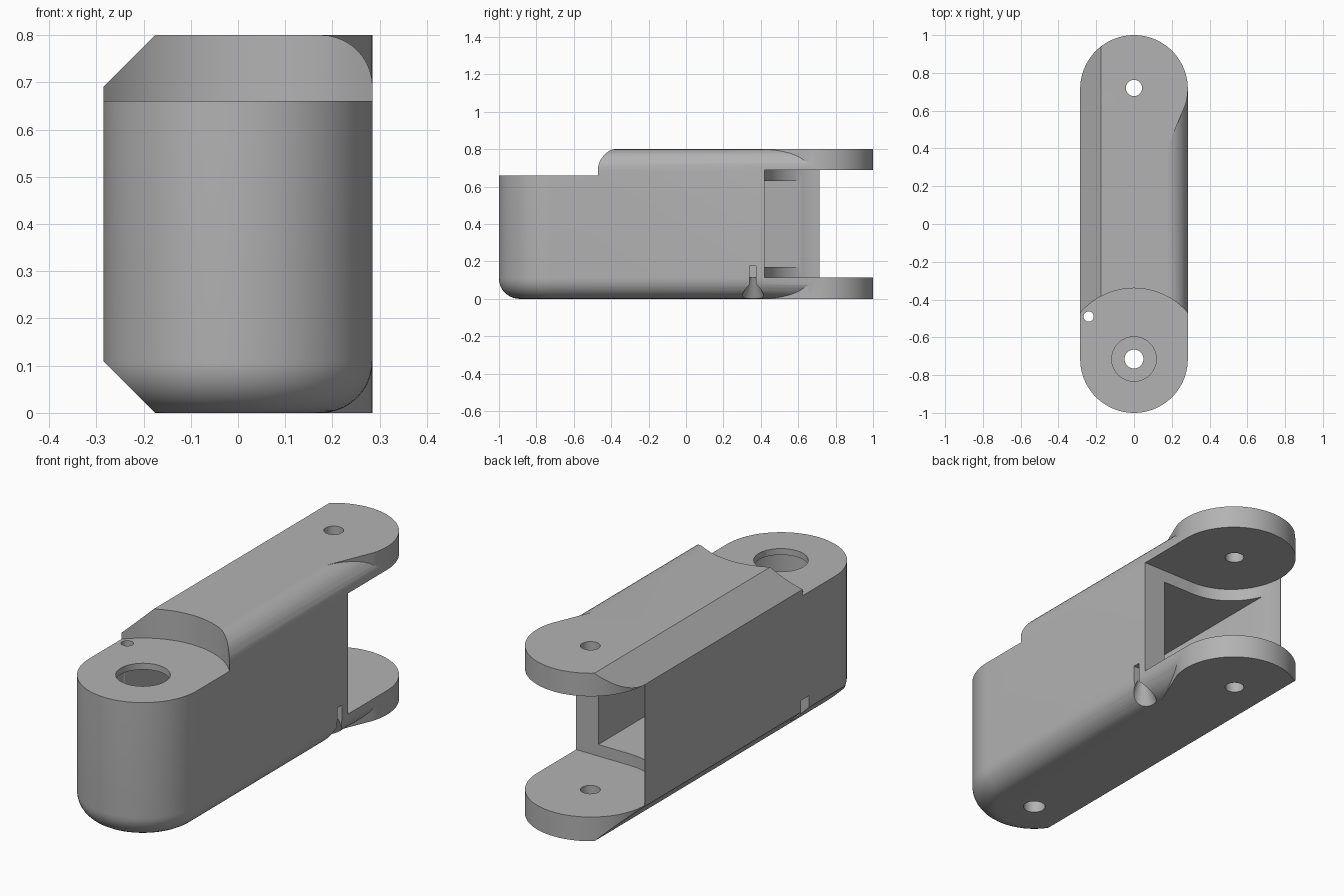
import bpy, bmesh
from math import sin, cos, pi, radians
from mathutils import Matrix

if "Cube" in bpy.data.objects:
    bpy.data.objects.remove(bpy.data.objects["Cube"], do_unlink=True)

W, H, R = 0.285, 0.8, 0.11      # half width, height, edge rounding
PIVOT = 0.715                   # distance of both pivots from the middle

grey = bpy.data.materials.new("plain grey")
grey.use_nodes = True
grey.diffuse_color = (0.45, 0.45, 0.45, 1)
grey.node_tree.nodes["Principled BSDF"].inputs["Base Color"].default_value = grey.diffuse_color


def loft(name, rings):
    """Closed solid through rings of equal point count."""
    bm = bmesh.new()
    loops = [[bm.verts.new(p) for p in ring] for ring in rings]
    n = len(loops[0])
    for a, b in zip(loops, loops[1:]):
        for i in range(n):
            j = (i + 1) % n
            bm.faces.new((a[i], a[j], b[j], b[i]))
    bm.faces.new(loops[0][::-1])
    bm.faces.new(loops[-1])
    bmesh.ops.recalc_face_normals(bm, faces=bm.faces)
    mesh = bpy.data.meshes.new(name)
    bm.to_mesh(mesh)
    bm.free()
    ob = bpy.data.objects.new(name, mesh)
    bpy.context.collection.objects.link(ob)
    mesh.materials.append(grey)
    return ob


def prism(name, pts, z0, z1):
    return loft(name, [[(x, y, z) for x, y in pts] for z in (z0, z1)])


def arc(cx, cy, rx, ry, start, end, n=32):
    angles = [radians(start + (end - start) * i / n) for i in range(n + 1)]
    return [(cx + rx * cos(a), cy + ry * sin(a)) for a in angles]


def rod(name, x, y, r, z0, z1, r_top=None):
    top = r if r_top is None else r_top
    return loft(name, [[(px, py, z) for px, py in arc(x, y, q, q, 0, 360, 32)[:-1]]
                       for q, z in ((r, z0), (top, z1))])


def box(name, x0, x1, y0, y1, z0, z1):
    return prism(name, [(x0, y0), (x1, y0), (x1, y1), (x0, y1)], z0, z1)


def combine(target, other, operation="DIFFERENCE"):
    other.hide_render = True
    mod = target.modifiers.new("combine", "BOOLEAN")
    mod.operation, mod.object, mod.solver = operation, other, "EXACT"
    bpy.context.view_layer.objects.active = target
    bpy.ops.object.modifier_apply(modifier=mod.name)
    bpy.data.objects.remove(other, do_unlink=True)


# Main body: round front, rounded lower and upper edges
def body_ring(inset, z):
    r = W - inset
    outline = arc(0, -PIVOT, r, r, 180, 360, 40) + [(r, PIVOT), (-r, PIVOT)]
    return [(x, y, z) for x, y in outline]


steps = [i / 10 * pi / 2 for i in range(11)]
lower = [(R * (1 - sin(a)), R * (1 - cos(a))) for a in steps]
upper = [(i, H - z) for i, z in reversed(lower)]
link = loft("link_body", [body_ring(i, z) for i, z in lower + upper])

# Fork lugs: one full-height column, split by the gap below
column = prism("lug_column", arc(0, PIVOT, W, W, -17, 197, 56)
               + [(-0.175, 0.4), (0.175, 0.4)], 0, H)
combine(link, column, "UNION")

# Straight chamfers along the right side
for mirror in (False, True):
    tri = [(-0.295, 0.68), (-0.165, 0.81), (-0.295, 0.81)]
    tri = [(x, H - z if mirror else z) for x, z in tri]
    combine(link, loft("chamfer_cutter", [[(x, y, z) for x, z in tri] for y in (-1.2, 1.2)]))

# Lowered front deck with a curved step
combine(link, prism("deck_cutter", arc(0, -PIVOT, 0.375, 0.375, 30, 150, 40)
                    + [(-0.325, -1.1), (0.325, -1.1)], 0.66, 1))

# Gap between the lugs, open to the left and back
combine(link, prism("gap_cutter", arc(0, PIVOT, 0.282, 0.295, 180, 270, 24)
                    + [(0.4, 0.42), (0.4, 1.1), (-0.4, 1.1), (-0.4, PIVOT)], 0.115, 0.69))

# Hollow interior
combine(link, prism("cavity_cutter", arc(-0.047, -PIVOT, 0.215, 0.215, 180, 360, 32)
                    + [(0.168, 0.7), (-0.262, 0.7)], 0.17, 0.63))

# Pivot holes, wide deck opening and small cord hole
for x, y, r, z0 in ((0, 0.72, 0.043, -0.1), (0, -PIVOT, 0.05, -0.1),
                    (0, -PIVOT, 0.118, 0.55), (-0.24, -0.49, 0.027, -0.1)):
    combine(link, rod("hole_cutter", x, y, r, z0, 1))

# Cord slots in both sides, the left one flared at the bottom
combine(link, box("right_slot_cutter", -0.4, -0.24, -0.52, -0.46, 0.05, 0.165))
combine(link, box("left_slot_cutter", 0.25, 0.4, 0.34, 0.375, 0.05, 0.175))
combine(link, rod("flare_cutter", 0.25, 0.358, 0.07, -0.01, 0.115, 0.018))

# Smooth curved surfaces, keep sharp edges
bpy.ops.object.select_all(action="DESELECT")
link.select_set(True)
bpy.context.view_layer.objects.active = link
bpy.ops.object.shade_smooth_by_angle(angle=radians(25))
